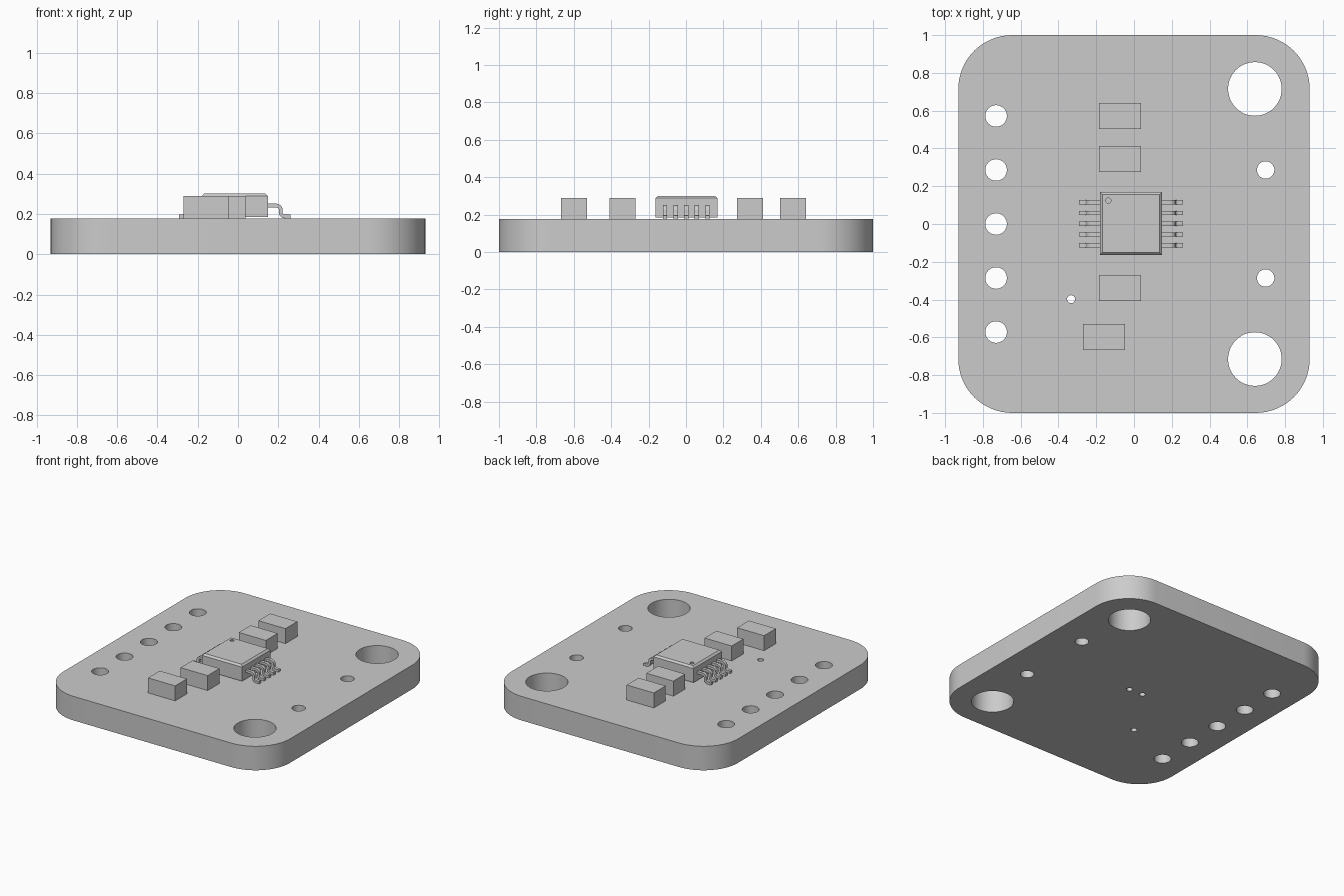
import bpy, bmesh
from math import cos, sin, pi, radians
from mathutils import Vector

if "Cube" in bpy.data.objects:
    bpy.data.objects.remove(bpy.data.objects["Cube"])

BOARD_TOP = 0.178
CHIP_X = -0.016


def make_object(name, bm, location=(0, 0, 0)):
    bmesh.ops.recalc_face_normals(bm, faces=bm.faces)
    mesh = bpy.data.meshes.new(name)
    bm.to_mesh(mesh)
    bm.free()
    ob = bpy.data.objects.new(name, mesh)
    ob.location = location
    bpy.context.collection.objects.link(ob)
    return ob


def extrude_outline(name, points, direction, location=(0, 0, 0)):
    bm = bmesh.new()
    face = bm.faces.new([bm.verts.new(p) for p in points])
    ext = bmesh.ops.extrude_face_region(bm, geom=[face])["geom"]
    bmesh.ops.translate(bm, vec=direction,
                        verts=[v for v in ext if isinstance(v, bmesh.types.BMVert)])
    return make_object(name, bm, location)


def box(name, x0, x1, y0, y1, z0, z1):
    return extrude_outline(name, [(x0, y0, z0), (x1, y0, z0), (x1, y1, z0), (x0, y1, z0)],
                           (0, 0, z1 - z0))


def activate(ob):
    bpy.ops.object.select_all(action='DESELECT')
    ob.select_set(True)
    bpy.context.view_layer.objects.active = ob


def smooth(ob):
    activate(ob)
    bpy.ops.object.shade_smooth_by_angle(angle=radians(30))


def drill(ob, holes, z0, z1):
    """Cut round holes (x, y, radius) between two heights."""
    bm = bmesh.new()
    for x, y, r in holes:
        new = bmesh.ops.create_cone(bm, cap_ends=True, segments=48, radius1=r, radius2=r,
                                    depth=z1 - z0)["verts"]
        bmesh.ops.translate(bm, verts=new, vec=(x, y, (z0 + z1) / 2))
    cutter = make_object("hole_cutter", bm)
    cutter.hide_render = True
    mod = ob.modifiers.new("holes", 'BOOLEAN')
    mod.operation, mod.solver, mod.object = 'DIFFERENCE', 'EXACT', cutter
    activate(ob)
    bpy.ops.object.modifier_apply(modifier=mod.name)
    bpy.data.objects.remove(cutter)


# Circuit board with rounded corners
R, HX, HY, N = 0.285, 0.93, 1.0, 16
outline = []
for k, (sx, sy) in enumerate([(1, 1), (-1, 1), (-1, -1), (1, -1)]):
    for i in range(N + 1):
        a = (k + i / N) * pi / 2
        outline.append((sx * (HX - R) + R * cos(a), sy * (HY - R) + R * sin(a), 0))
board = extrude_outline("circuit_board", outline, (0, 0, BOARD_TOP))

# Header holes, mounting holes, small side holes and vias
holes = [(-0.73, 0.286 * i, 0.057) for i in range(-2, 3)]
for s in (1, -1):
    holes += [(0.64, s * 0.715, 0.142), (0.697, s * 0.286, 0.046)]
holes += [(-0.333, -0.398, 0.021), (0.04, 0, 0.021), (-0.07, 0.003, 0.021)]
drill(board, holes, -0.1, 0.3)
smooth(board)

# Four small block components
for i, (x, y) in enumerate([(-0.074, 0.572), (-0.074, 0.343), (-0.074, -0.339), (-0.159, -0.598)]):
    box(f"block_component_{i + 1}", x - 0.111, x + 0.111, y - 0.069, y + 0.069, BOARD_TOP, 0.289)

# Chip body with chamfered top rim and a corner marker dimple
chip = box("chip_body", CHIP_X - 0.164, CHIP_X + 0.164, -0.164, 0.169, 0.184, 0.301)
bm = bmesh.new()
bm.from_mesh(chip.data)
rim = [e for e in bm.edges if all(v.co.z > 0.29 for v in e.verts)]
bmesh.ops.bevel(bm, geom=rim, offset=0.013, segments=1, affect='EDGES')
bm.to_mesh(chip.data)
bm.free()
drill(chip, [(-0.136, 0.124, 0.014)], 0.293, 0.35)
smooth(chip)

# Bent pin: centre line with two rounded bends, thickened into a profile
path = [Vector((0.14, 0.242))]
path += [Vector((0.19 + 0.022 * sin(a), 0.220 + 0.022 * cos(a)))
         for a in (i * pi / 12 for i in range(7))]
path += [Vector((0.234 - 0.022 * cos(a), 0.209 - 0.022 * sin(a)))
         for a in (i * pi / 12 for i in range(7))]
path.append(Vector((0.26, 0.187)))
upper, lower = [], []
for i, p in enumerate(path):
    t = (path[min(i + 1, len(path) - 1)] - path[max(i - 1, 0)]).normalized()
    n = Vector((-t.y, t.x)) * 0.009
    upper.append(p + n)
    lower.append(p - n)
profile = [(p.x - CHIP_X, -0.0115, p.y) for p in upper + lower[::-1]]
pins = extrude_outline("chip_pins", profile, (0, 0.023, 0), (CHIP_X, -0.112, 0))

# Repeat five along the side, then mirror to the other side
arr = pins.modifiers.new("row", 'ARRAY')
arr.count = 5
arr.use_relative_offset = False
arr.use_constant_offset = True
arr.constant_offset_displace = (0, 0.0567, 0)
pins.modifiers.new("other_side", 'MIRROR')
activate(pins)
for name in ("row", "other_side"):
    bpy.ops.object.modifier_apply(modifier=name)
smooth(pins)
